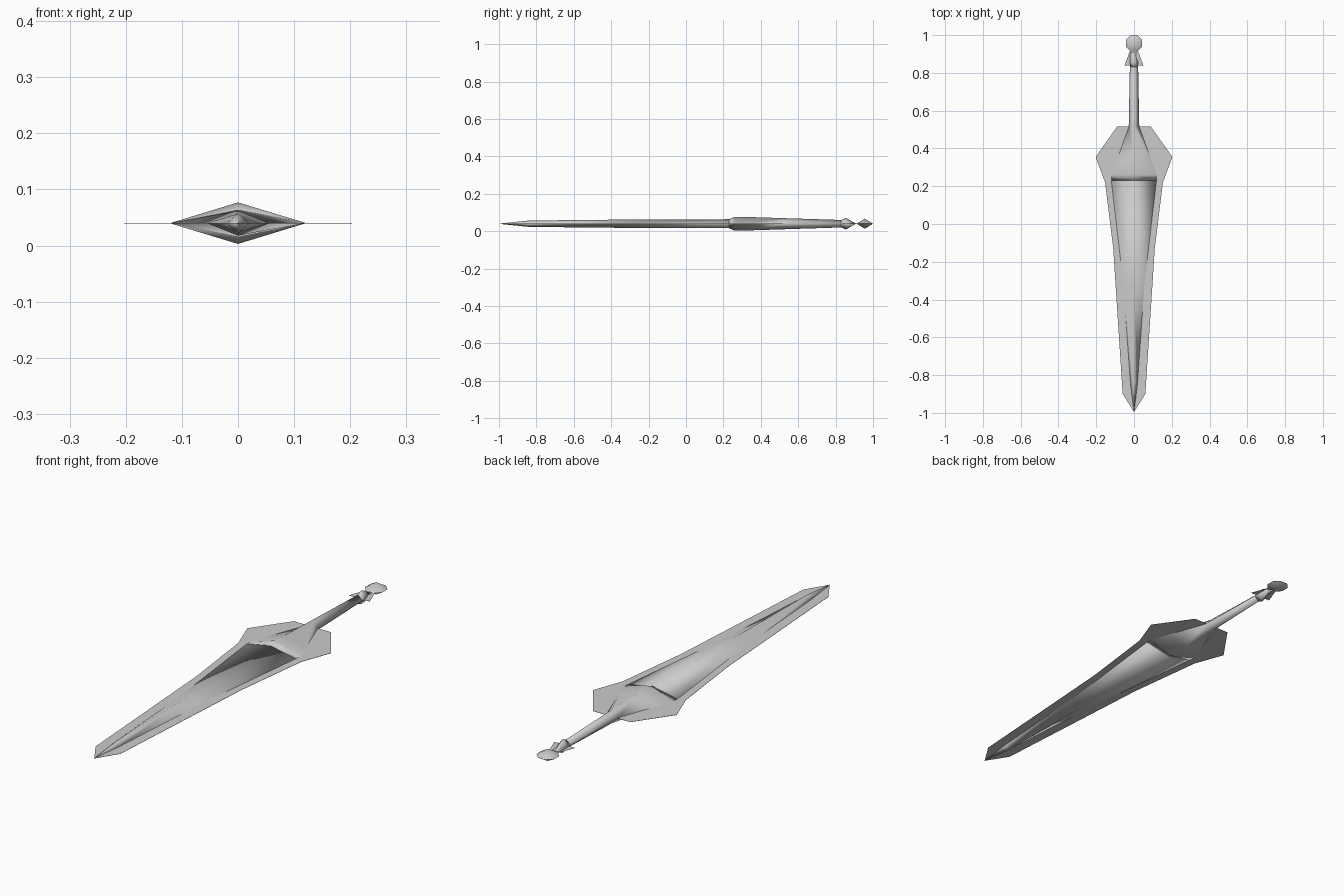
import bpy, bmesh, math

cube = bpy.data.objects.get("Cube")
if cube:
    bpy.data.objects.remove(cube, do_unlink=True)

Z = 0.04  # height of the flat middle plane

steel = bpy.data.materials.new("steel_grey")
steel.use_nodes = True
GREY = (0.6, 0.6, 0.6, 1)
steel.diffuse_color = GREY
steel.node_tree.nodes["Principled BSDF"].inputs["Base Color"].default_value = GREY


def finish(name, bm, angle=110):
    """Turn a bmesh into a named, smooth-shaded object."""
    bmesh.ops.recalc_face_normals(bm, faces=bm.faces)
    mesh = bpy.data.meshes.new(name)
    bm.to_mesh(mesh)
    bm.free()
    mesh.materials.append(steel)
    obj = bpy.data.objects.new(name, mesh)
    bpy.context.collection.objects.link(obj)
    bpy.ops.object.select_all(action="DESELECT")
    obj.select_set(True)
    bpy.context.view_layer.objects.active = obj
    bpy.ops.object.shade_smooth_by_angle(angle=math.radians(angle))
    return obj


def diamond_loft(name, stations):
    """Skin diamond cross-sections given as (y, half width, half height)."""
    bm = bmesh.new()
    rings = []
    for y, w, h in stations:
        corners = ((w, 0), (0, h), (-w, 0), (0, -h))
        rings.append([bm.verts.new((x, y, Z + z)) for x, z in corners])
    for a, b in zip(rings, rings[1:]):
        for i in range(4):
            j = (i + 1) % 4
            bm.faces.new((a[i], a[j], b[j], b[i]))
    bm.faces.new(rings[0])
    bm.faces.new(rings[-1])
    bmesh.ops.remove_doubles(bm, verts=bm.verts, dist=0.0005)
    return finish(name, bm)


def plate(name, outline, thickness=0.001):
    """Thin flat sheet from an outline in the middle plane."""
    bm = bmesh.new()
    face = bm.faces.new([bm.verts.new((x, y, Z - thickness / 2)) for x, y in outline])
    ext = bmesh.ops.extrude_face_region(bm, geom=[face])
    for v in ext["geom"]:
        if isinstance(v, bmesh.types.BMVert):
            v.co.z += thickness
    return finish(name, bm, 30)


# Flat cutting edge with the flared guard wings
half = [(0.09, 0.515), (0.203, 0.355), (0.153, 0.22), (0.11, -0.13), (0.06, -0.9)]
plate("blade_edge", half + [(0, -0.995)] + [(-x, y) for x, y in reversed(half)])

# Raised blade core, from tip to guard
diamond_loft("blade_core", [
    (-0.995, 0.001, 0.001), (-0.84, 0.02, 0.017),
    (-0.34, 0.055, 0.022), (0.235, 0.122, 0.024)])

# Guard swelling that narrows into the grip
diamond_loft("guard_and_grip", [
    (0.23, 0.122, 0.024), (0.26, 0.121, 0.037), (0.33, 0.095, 0.036),
    (0.515, 0.028, 0.03), (0.83, 0.022, 0.02)])

# Collar at the end of the grip
diamond_loft("collar", [
    (0.83, 0.022, 0.02), (0.855, 0.023, 0.031), (0.908, 0.022, 0.001)])

# Small fins either side of the collar
for side, name in ((1, "left_fin"), (-1, "right_fin")):
    plate(name, [(side * x, y) for x, y in
                 ((0.01, 0.84), (0.05, 0.84), (0.022, 0.915), (0.01, 0.915))])

# Pommel: flattened eight-sided double pyramid
bm = bmesh.new()
ring = []
for i in range(8):
    a = math.radians(22.5 + 45 * i)
    ring.append(bm.verts.new((0.046 * math.cos(a), 0.956 + 0.047 * math.sin(a), Z)))
for h in (0.027, -0.027):
    apex = bm.verts.new((0, 0.956, Z + h))
    for i in range(8):
        bm.faces.new((ring[i], ring[(i + 1) % 8], apex))
finish("pommel", bm)
